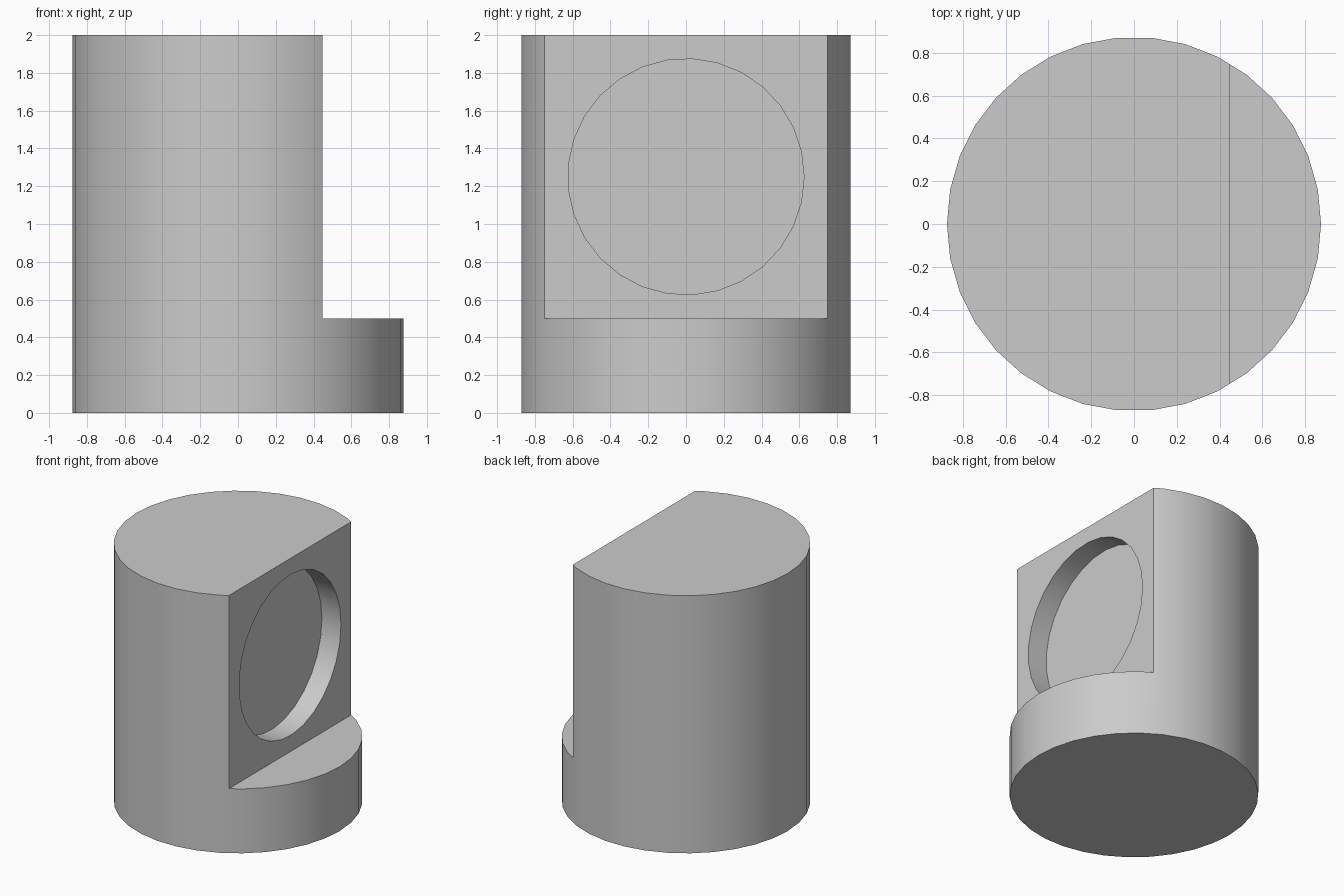
import bpy
import math

if "Cube" in bpy.data.objects:
    bpy.data.objects.remove(bpy.data.objects["Cube"], do_unlink=True)

RADIUS, HEIGHT = 0.875, 2.0
FLAT_X, STEP_Z = 0.447, 0.5
RECESS_RADIUS, RECESS_Z, RECESS_DEPTH = 0.625, 1.25, 0.164

grey = bpy.data.materials.new("plain_grey")
grey.use_nodes = True
colour = (0.6, 0.6, 0.6, 1)
grey.diffuse_color = colour
grey.node_tree.nodes["Principled BSDF"].inputs["Base Color"].default_value = colour


def cylinder(name, sides, radius, depth, location, rotation):
    bpy.ops.mesh.primitive_cylinder_add(vertices=sides, radius=radius, depth=depth,
                                        location=location, rotation=rotation)
    obj = bpy.context.object
    obj.name = name
    obj.data.materials.append(grey)
    return obj


def cut(body, cutter):
    cutter.hide_render = True
    mod = body.modifiers.new(cutter.name, 'BOOLEAN')
    mod.operation = 'DIFFERENCE'
    mod.solver = 'EXACT'
    mod.object = cutter
    bpy.ops.object.select_all(action='DESELECT')
    body.select_set(True)
    bpy.context.view_layer.objects.active = body
    bpy.ops.object.modifier_apply(modifier=mod.name)
    bpy.data.objects.remove(cutter, do_unlink=True)


# Round body
body = cylinder("round_body", 34, RADIUS, HEIGHT, (0, 0, HEIGHT / 2), (0, 0, math.pi / 2))

# Flat upright face above a low step on the side
bpy.ops.mesh.primitive_cube_add(size=2, location=(FLAT_X + 1, 0, STEP_Z + 1))
step_cutter = bpy.context.object
step_cutter.name = "step_cutter"
step_cutter.scale.z = 1.0
step_cutter.location.z = STEP_Z + 1
step_cutter.data.materials.append(grey)
cut(body, step_cutter)

# Shallow round recess in the flat face
floor_x = FLAT_X - RECESS_DEPTH
recess_cutter = cylinder("recess_cutter", 29, RECESS_RADIUS, 1,
                         (floor_x + 0.5, 0, RECESS_Z), (0, math.pi / 2, 0))
cut(body, recess_cutter)

bpy.ops.object.shade_smooth_by_angle(angle=math.radians(30))
